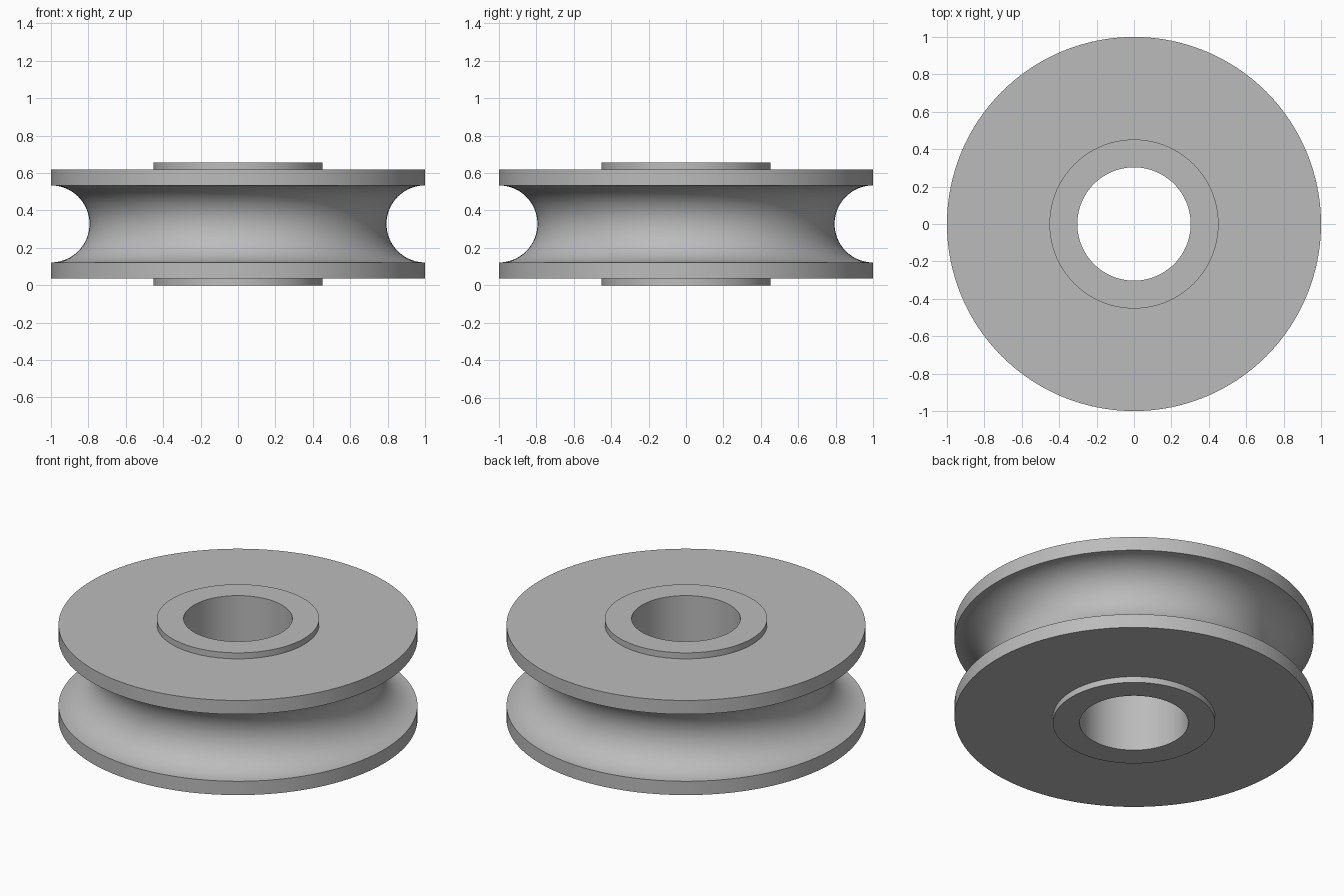
import bpy
import bmesh
from math import sin, cos, pi, radians

cube = bpy.data.objects.get("Cube")
if cube:
    bpy.data.objects.remove(cube, do_unlink=True)

SEGMENTS = 128
MID = 0.328                      # mid-height of the wheel
BORE, HUB, RIM = 0.303, 0.452, 1.0
HUB_HALF, RIM_HALF, GROOVE = 0.328, 0.291, 0.206

grey = bpy.data.materials.new("plain grey")
grey.use_nodes = True
colour = (0.5, 0.5, 0.5, 1)
grey.diffuse_color = colour
grey.node_tree.nodes["Principled BSDF"].inputs["Base Color"].default_value = colour


def lathe(name, profile):
    """Revolve a closed (radius, height) profile around the z axis."""
    bm = bmesh.new()
    verts = [bm.verts.new((r, 0, z)) for r, z in profile]
    edges = [bm.edges.new((a, b)) for a, b in zip(verts, verts[1:] + verts[:1])]
    bmesh.ops.spin(bm, geom=verts + edges, cent=(0, 0, 0), axis=(0, 0, 1),
                   angle=2 * pi, steps=SEGMENTS, use_merge=True)
    bmesh.ops.remove_doubles(bm, verts=bm.verts, dist=1e-5)
    bmesh.ops.recalc_face_normals(bm, faces=bm.faces)
    mesh = bpy.data.meshes.new(name)
    bm.to_mesh(mesh)
    bm.free()
    mesh.materials.append(grey)
    obj = bpy.data.objects.new(name, mesh)
    bpy.context.collection.objects.link(obj)
    bpy.ops.object.select_all(action="DESELECT")
    obj.select_set(True)
    bpy.context.view_layer.objects.active = obj
    bpy.ops.object.shade_smooth_by_angle(angle=radians(30))
    return obj


# Bore, raised hub and flange edge, listed upward then mirrored below
upper = [(BORE, HUB_HALF), (HUB, HUB_HALF), (HUB, RIM_HALF), (RIM, RIM_HALF)]
lower = [(r, -h) for r, h in reversed(upper)]

# Half-round rope groove around the rim
steps = 32
groove = [(RIM - GROOVE * sin(pi * i / steps), GROOVE * cos(pi * i / steps))
          for i in range(steps + 1)]

lathe("pulley_wheel", [(r, MID + h) for r, h in upper + groove + lower])
